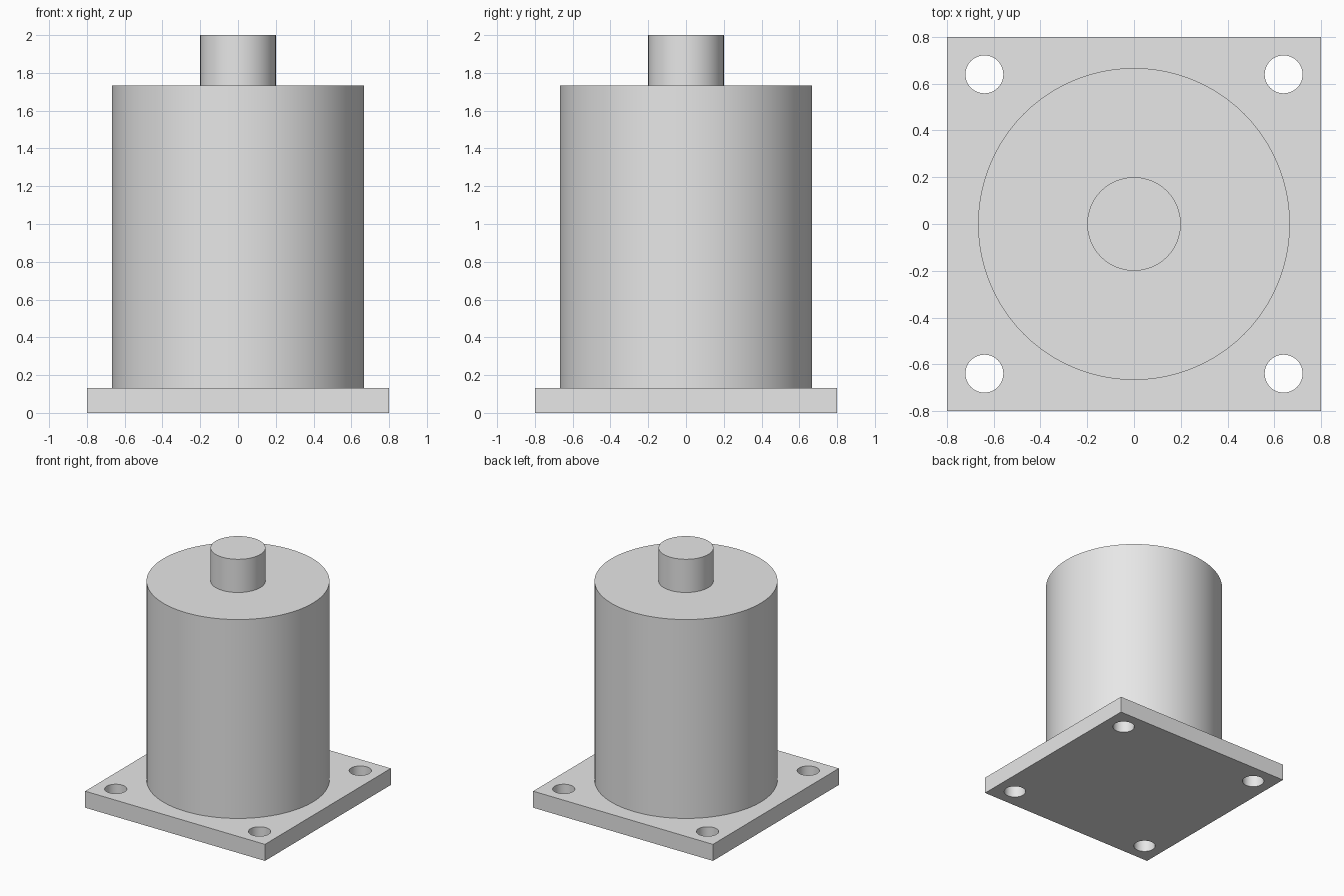
import bpy
import math

cube = bpy.data.objects.get("Cube")
if cube:
    bpy.data.objects.remove(cube, do_unlink=True)

PLATE_TOP, BODY_TOP, SHAFT_TOP = 0.133, 1.733, 2.0

grey = bpy.data.materials.new("light_grey")
grey.use_nodes = True
grey.diffuse_color = (0.8, 0.8, 0.8, 1)
grey.node_tree.nodes["Principled BSDF"].inputs["Base Color"].default_value = (0.8, 0.8, 0.8, 1)


def finish(name):
    obj = bpy.context.object
    obj.name = name
    obj.data.materials.append(grey)
    return obj


def cylinder(name, radius, bottom, top, x=0, y=0, sides=96):
    bpy.ops.mesh.primitive_cylinder_add(
        vertices=sides, radius=radius, depth=top - bottom,
        location=(x, y, (bottom + top) / 2))
    bpy.ops.object.shade_smooth_by_angle(angle=math.radians(30))
    return finish(name)


# Square mounting plate
bpy.ops.mesh.primitive_cube_add(size=1, location=(0, 0, PLATE_TOP / 2))
plate = finish("mounting_plate")
plate.scale = (1.6, 1.6, PLATE_TOP)
bpy.ops.object.transform_apply(location=False, rotation=False, scale=True)

# Bolt holes through the four corners
for x in (-0.64, 0.64):
    for y in (-0.64, 0.64):
        cutter = cylinder("hole_cutter", 0.081, -0.1, PLATE_TOP + 0.1, x, y, sides=48)
        cutter.hide_render = True
        hole = plate.modifiers.new("bolt_hole", "BOOLEAN")
        hole.operation = "DIFFERENCE"
        hole.solver = "EXACT"
        hole.object = cutter
        bpy.context.view_layer.objects.active = plate
        bpy.ops.object.modifier_apply(modifier=hole.name)
        bpy.data.objects.remove(cutter, do_unlink=True)

bpy.ops.object.select_all(action="DESELECT")
plate.select_set(True)
bpy.context.view_layer.objects.active = plate
bpy.ops.object.shade_smooth_by_angle(angle=math.radians(30))

# Main body and the shaft on top
cylinder("body", 0.667, PLATE_TOP, BODY_TOP)
cylinder("shaft", 0.2, BODY_TOP, SHAFT_TOP)
